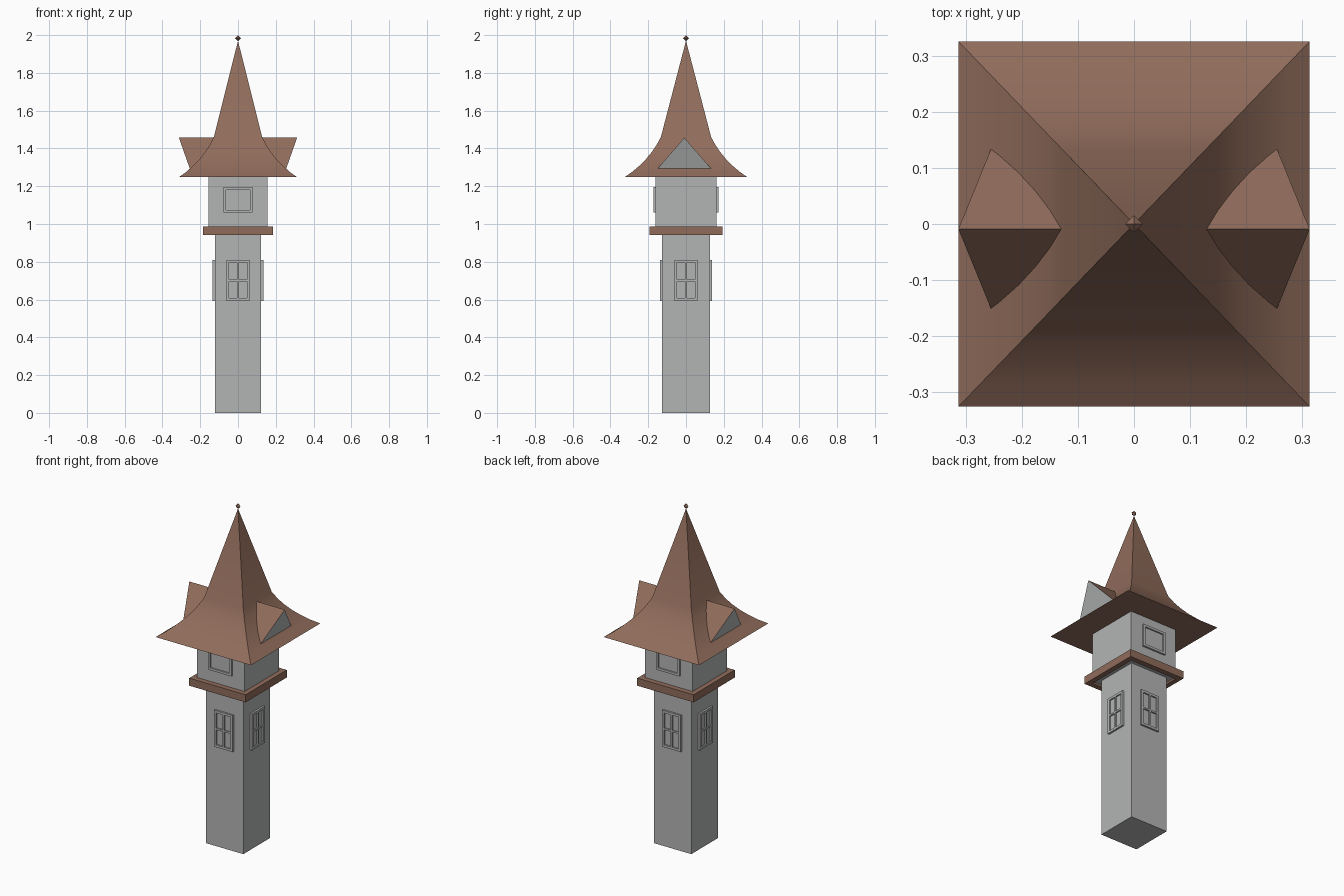
import bpy, bmesh, math
from mathutils import Matrix, Vector

if "Cube" in bpy.data.objects:
    bpy.data.objects.remove(bpy.data.objects["Cube"])


def material(name, rgb):
    m = bpy.data.materials.new(name)
    m.diffuse_color = (*rgb, 1)
    m.use_nodes = True
    m.node_tree.nodes["Principled BSDF"].inputs["Base Color"].default_value = m.diffuse_color
    return m


STONE = material("grey stone", (0.45, 0.46, 0.455))
ROOF = material("brown roof", (0.28, 0.15, 0.105))


def finish(name, bm, *mats):
    bmesh.ops.recalc_face_normals(bm, faces=bm.faces)
    me = bpy.data.meshes.new(name)
    bm.to_mesh(me)
    bm.free()
    for m in mats:
        me.materials.append(m)
    ob = bpy.data.objects.new(name, me)
    bpy.context.collection.objects.link(ob)
    return ob


def add_box(bm, lo, hi):
    lo, hi = Vector(lo), Vector(hi)
    mat = Matrix.Translation((lo + hi) / 2) @ Matrix.Diagonal((*(hi - lo), 1))
    bmesh.ops.create_cube(bm, size=1, matrix=mat)


def box(name, lo, hi, mat):
    bm = bmesh.new()
    add_box(bm, lo, hi)
    return finish(name, bm, mat)


def loft(bm, rings):
    """Skin between square rings given as (half x, half y, z)."""
    loops = [[bm.verts.new((sx * x, sy * y, z)) for sx, sy in
              ((-1, -1), (1, -1), (1, 1), (-1, 1))] for x, y, z in rings]
    for a, b in zip(loops, loops[1:]):
        for i in range(4):
            j = (i + 1) % 4
            bm.faces.new((a[i], a[j], b[j], b[i]))
    return loops


def window(name, wall, turn, w, z0, z1, rim, bar=0):
    """Raised frame with optional cross bars and a thin pane, on one wall."""
    bm = bmesh.new()
    back, front = -wall + 0.005, -wall - 0.011
    for s in (-1, 1):
        xs = sorted((s * w, s * (w - rim)))
        add_box(bm, (xs[0], front, z0), (xs[1], back, z1))
    i = w - rim
    add_box(bm, (-i, front, z0), (i, back, z0 + rim))
    add_box(bm, (-i, front, z1 - rim), (i, back, z1))
    if bar:
        zm = (z0 + z1) / 2
        add_box(bm, (-bar, front, z0 + rim), (bar, back, z1 - rim))
        for s in (-1, 1):
            xs = sorted((s * bar, s * i))
            add_box(bm, (xs[0], front, zm - bar), (xs[1], back, zm + bar))
    add_box(bm, (-i, -wall - 0.003, z0 + rim), (i, back, z1 - rim))
    bm.transform(Matrix.Rotation(turn * math.pi / 2, 4, 'Z'))
    finish(name, bm, STONE)


# Tower shaft and upper room
box("tower_shaft", (-0.123, -0.126, 0), (0.123, 0.126, 0.97), STONE)
box("upper_room", (-0.156, -0.162, 0.955), (0.156, 0.162, 1.26), STONE)

# Ledge ring around the foot of the upper room
bm = bmesh.new()
loops = loft(bm, [(0.155, 0.161, 0.943), (0.185, 0.193, 0.943),
                  (0.185, 0.193, 0.988), (0.155, 0.161, 0.988)])
for i in range(4):
    j = (i + 1) % 4
    bm.faces.new((loops[3][i], loops[3][j], loops[0][j], loops[0][i]))
finish("ledge", bm, ROOF)

# Windows
for k in range(4):
    window(f"shaft_window_{k}", 0.126 if k % 2 == 0 else 0.123, k,
           0.061, 0.593, 0.81, 0.014, 0.005)
for k in (0, 2):
    window(f"upper_window_{k}", 0.162, k, 0.077, 1.06, 1.195, 0.014)

# Flared pyramid roof
profile = [(0.313, 1.248), (0.275, 1.275), (0.24, 1.306), (0.205, 1.342),
           (0.175, 1.38), (0.15, 1.418), (0.128, 1.46)]
bm = bmesh.new()
loops = loft(bm, [(r, r * 1.04, z) for r, z in profile])
bm.faces.new(loops[0])
tip = bm.verts.new((0, 0, 1.97))
for i in range(4):
    bm.faces.new((loops[-1][i], loops[-1][(i + 1) % 4], tip))
roof = finish("roof", bm, ROOF)
bpy.context.view_layer.objects.active = roof
roof.select_set(True)
bpy.ops.object.shade_smooth_by_angle(angle=math.radians(30))

# Side dormers: ridge leans out over a grey gable
for side, s in (("right", 1), ("left", -1)):
    bm = bmesh.new()
    front = [bm.verts.new(p) for p in ((s * 0.254, -0.153, 1.29),
             (s * 0.254, 0.136, 1.29), (s * 0.313, -0.009, 1.457))]
    rear = [bm.verts.new((s * 0.1, v.co.y, v.co.z)) for v in front]
    gable = bm.faces.new(front)
    gable.material_index = 1
    bm.faces.new(rear)
    for i in range(3):
        j = (i + 1) % 3
        bm.faces.new((front[i], front[j], rear[j], rear[i]))
    finish(f"dormer_{side}", bm, ROOF, STONE)

# Finial
bm = bmesh.new()
bmesh.ops.create_uvsphere(bm, u_segments=4, v_segments=2, radius=0.016,
                          matrix=Matrix.Translation((0, 0, 1.984)))
finish("finial", bm, ROOF)
